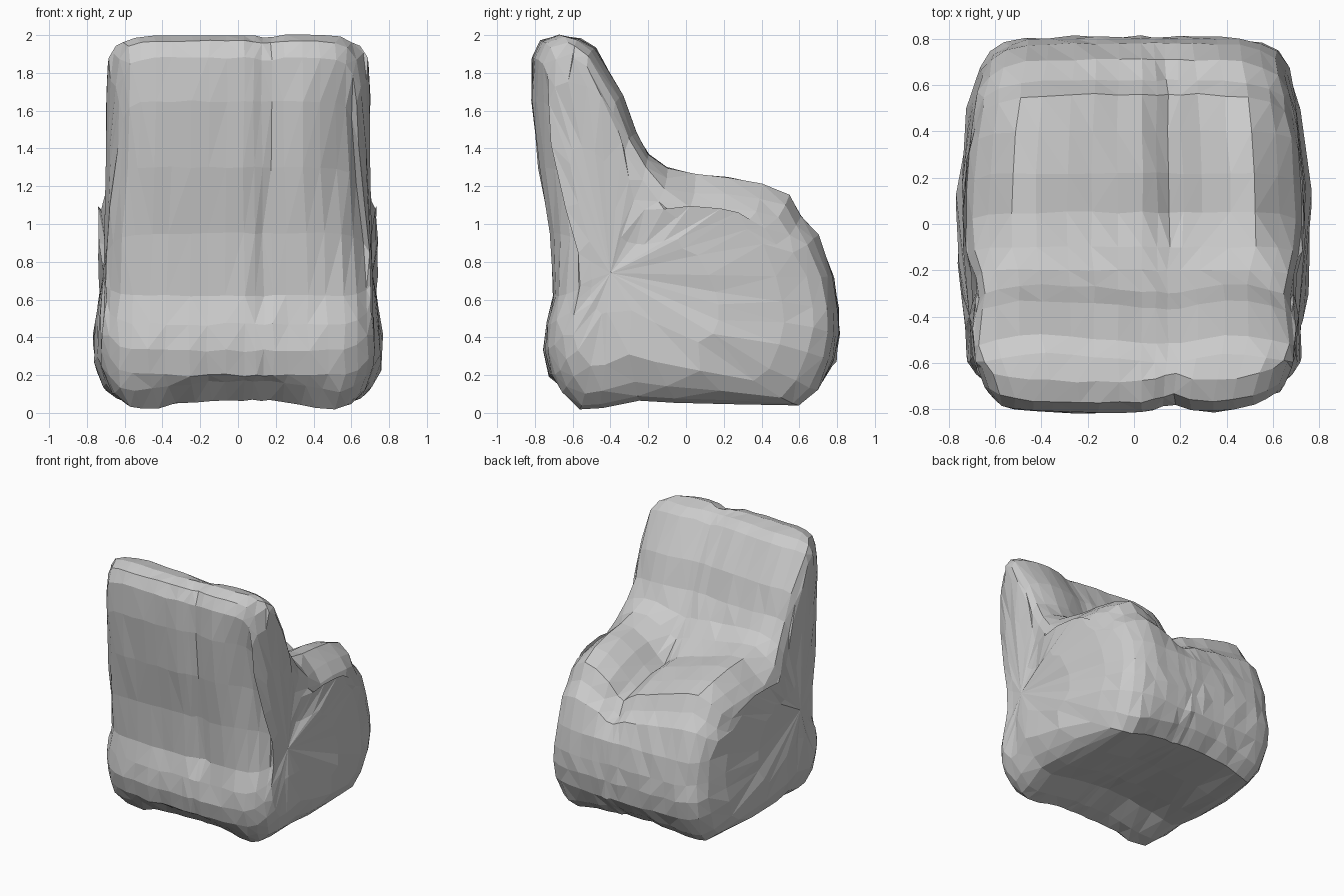
import bpy, bmesh, random
from mathutils import Vector

cube = bpy.data.objects.get("Cube")
if cube:
    bpy.data.objects.remove(cube, do_unlink=True)
random.seed(4)

# Side outline (y, z), from the underside round the front, over the top and down the back
OUTLINE = [(0.25, .04), (-.05, .05), (-.25, .06), (-.45, .01), (-.56, .0), (-.67, .1), (-.72, .2),
           (-.75, .33), (-.735, .47), (-.73, .62), (-.75, .95), (-.78, 1.3), (-.815, 1.65),
           (-.815, 1.88), (-.77, 1.97), (-.68, 2.0), (-.55, 1.98), (-.47, 1.93), (-.32, 1.68),
           (-.25, 1.48), (-.2, 1.37), (-.1, 1.3), (.05, 1.265), (.22, 1.25), (.4, 1.21),
           (.56, 1.16), (.62, 1.04), (.71, .94), (.78, .72), (.805, .55), (.81, .42),
           (.79, .28), (.72, .12), (.62, .03)]
# Half width at each height, and its share at each depth
WIDTHS = [(0, .62), (.1, .7), (.2, .755), (.32, .775), (.44, .77), (.6, .75), (1, .74),
          (1.5, .73), (1.9, .74), (2, .7)]
PLAN = [(-.8, .82), (-.62, .925), (-.4, .96), (0, 1), (.3, .98), (.6, .92), (.8, .84)]
# Depth of the chamfer on one front corner at each height
CHAMFER = [(.5, 0), (1, .3), (1.5, .5), (1.9, .1)]
# Slices across the width: (fraction of half width, inset of outline)
SIDE = [(1, .6), (1, .25), (.99, .1), (.95, .035), (.86, .01)]
MIDDLE = [-.72, -.58, -.4, -.25, -.1, .05, .14, .21, .29, .4, .57, .72]
SLICES = [(-u, i) for u, i in SIDE] + [(u, 0) for u in MIDDLE] + SIDE[::-1]
CORE = Vector((-.4, .74))
GROOVE = .16


def lerp(table, t):
    t = min(max(t, table[0][0]), table[-1][0])
    for (t0, w0), (t1, w1) in zip(table, table[1:]):
        if t <= t1:
            return w0 + (w1 - w0) * (t - t0) / (t1 - t0)


def half_width(y, z):
    # the sides pinch in where the tall part meets the humps
    pinch = .05 * max(0, 1 - abs(y + .27) / .15) if z > .6 else 0
    return lerp(WIDTHS, z) * lerp(PLAN, y) * (1 - pinch)


def surface_point(u, inset, y, z):
    p = Vector((y, z))
    to_core = CORE - p
    p += to_core.normalized() * min(inset, to_core.length * inset / (inset + .25))
    x = u * half_width(p.x, p.y)
    edge = min(1, abs(x) / .72) ** 4
    valley = max(0, 1 - ((GROOVE - x) / .6 if x < GROOVE else (x - GROOVE) / .27))
    cleft = max(0, 1 - abs(x - GROOVE) / .1)
    # rounded corners in plan, the shallow front groove and one chamfered front corner
    if y < -.6 and inset < .2:
        p.x += .05 * edge + lerp(CHAMFER, z) * max(0, x - .38)
        if z > .5:
            p.x += .04 * cleft
        if .5 < z < 1:
            p.x += .03 * (1 - edge)
    if y > .55:
        p.x -= .06 * edge
    # two humps at the rear with a valley between
    if y > -.22 and z > .9:
        reach = min(1, (y + .3) / .35) * min(1, (z - .75) / .35)
        p.y -= reach * (.17 * valley + .06 * cleft + .9 * max(0, abs(x) - .53) * (inset < .2))
    elif -.6 < y < -.2 and z > 1.3:
        p.x -= .05 * valley + .07 * edge * (inset < .2)
    # hollow underside and slightly dipped top
    if z < .15:
        p.y += .07 * (1 - min(1, abs(x) / .55) ** 2)
    if z > 1.85:
        p.y -= .015 * cleft
    # lightly uneven surface, rougher around the base
    rough = .008 if z < .6 else .005
    j = [random.uniform(-rough, rough) for _ in range(3)]
    return Vector((x + j[0], p.x + j[1], max(0, p.y + j[2])))


# Loft the slices and close both ends
bm = bmesh.new()
rings = [[bm.verts.new(surface_point(u, i, y, z)) for y, z in OUTLINE] for u, i in SLICES]
count = len(OUTLINE)
for a, b in zip(rings, rings[1:]):
    for k in range(count):
        n = (k + 1) % count
        bm.faces.new((a[k], a[n], b[n], b[k]))
for ring, side in ((rings[0], -1), (rings[-1], 1)):
    hub = bm.verts.new((side * half_width(*CORE), CORE.x, CORE.y))
    for k in range(count):
        bm.faces.new((ring[k], ring[(k + 1) % count], hub))
bmesh.ops.recalc_face_normals(bm, faces=bm.faces)
bmesh.ops.triangulate(bm, faces=bm.faces)

mesh = bpy.data.meshes.new("body")
bm.to_mesh(mesh)
bm.free()
body = bpy.data.objects.new("body", mesh)
bpy.context.collection.objects.link(body)

# Single plain grey
grey = bpy.data.materials.new("plain grey")
grey.use_nodes = True
color = (.6, .6, .6, 1)
grey.diffuse_color = color
grey.node_tree.nodes["Principled BSDF"].inputs["Base Color"].default_value = color
mesh.materials.append(grey)
